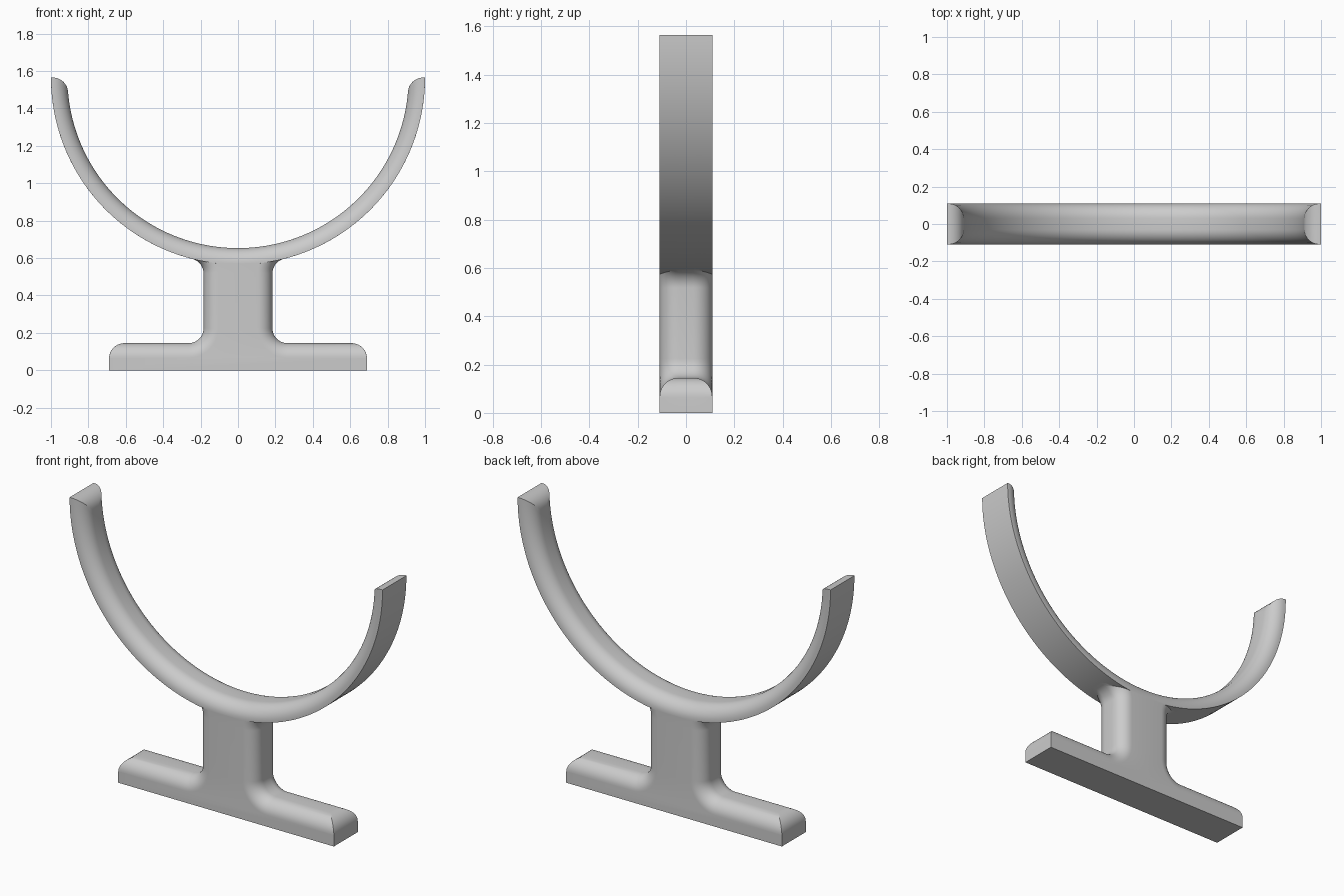
import bpy, bmesh
from math import sin, cos, pi, asin, acos, atan2, hypot, sqrt

cube = bpy.data.objects.get("Cube")
if cube:
    bpy.data.objects.remove(cube)

HALF_DEPTH = 0.109
EDGE = 0.0785            # rounding across the depth
CORNER = 0.082           # rounding of the base ends and cradle tips
FILLET = 0.08            # concave fillets of the stem
BASE_X, BASE_Z, STEM_X = 0.689, 0.145, 0.184
RING_Z, OUTER, INNER = 1.565, 1.0, 0.912


def arc(cx, cz, r, a, b, n):
    return [(cx + r * cos(a + (b - a) * i / n), cz + r * sin(a + (b - a) * i / n))
            for i in range(n + 1)]


def meet(dist, r, other):
    """Angle at one circle's centre towards its crossing with another circle."""
    return acos(max(-1, min(1, (dist**2 + r**2 - other**2) / (2 * dist * r))))


def half_outline(d):
    """Right half of the front outline, rounded edges drawn in by d."""
    pts = [(0, 0), (BASE_X, 0)]
    # base end corner
    top = asin((CORNER - d) / CORNER)
    pts += arc(BASE_X - CORNER, BASE_Z - CORNER, CORNER, 0, top, 10)
    # fillet from base to stem
    r = FILLET + d
    fx = STEM_X + FILLET
    pts += arc(fx, BASE_Z + FILLET, r, -pi / 2, -pi, 12)
    # fillet from stem to cradle underside
    dist = OUTER + FILLET
    fz = RING_Z - sqrt(dist**2 - fx**2)
    end = pi / 2 + asin(fx / dist) + meet(dist, r, OUTER)
    pts += arc(fx, fz, r, pi, end, 12)
    # cradle outside
    x, z = pts[-1]
    pts += arc(0, RING_Z, OUTER, atan2(z - RING_Z, x), 0, 48)[1:]
    # cradle tip corner
    dist = INNER + CORNER
    tx = sqrt(dist**2 - CORNER**2)
    end = pi - asin(CORNER / dist) - meet(dist, CORNER, INNER + d)
    pts += arc(tx, RING_Z - CORNER, CORNER, pi / 2, end, 10)
    # cradle inside
    x, z = pts[-1]
    pts += arc(0, RING_Z, hypot(x, z - RING_Z), atan2(z - RING_Z, x), -pi / 2, 56)[1:]
    return pts


def outline(d):
    half = half_outline(d)
    return half + [(-x, z) for x, z in half[-2:0:-1]]


# stack of outlines through the depth
steps = 10
layers = []
for i in range(steps + 1):
    a = pi / 2 * i / steps
    layers.append((HALF_DEPTH - EDGE + EDGE * cos(a), EDGE * (1 - sin(a))))
layers += [(-y, d) for y, d in reversed(layers)]

bm = bmesh.new()
rings = [[bm.verts.new((x, y, z)) for x, z in outline(d)] for y, d in layers]
for a, b in zip(rings, rings[1:]):
    n = len(a)
    for i in range(n):
        j = (i + 1) % n
        bm.faces.new((a[i], a[j], b[j], b[i]))
bm.faces.new(rings[0])
bm.faces.new(rings[-1])
bmesh.ops.recalc_face_normals(bm, faces=bm.faces)

mesh = bpy.data.meshes.new("cradle_stand")
bm.to_mesh(mesh)
bm.free()
stand = bpy.data.objects.new("cradle_stand", mesh)
bpy.context.collection.objects.link(stand)

# plain grey
grey = bpy.data.materials.new("light_grey")
grey.use_nodes = True
colour = (0.6, 0.6, 0.6, 1)
grey.diffuse_color = colour
grey.node_tree.nodes["Principled BSDF"].inputs["Base Color"].default_value = colour
mesh.materials.append(grey)

bpy.ops.object.select_all(action="DESELECT")
stand.select_set(True)
bpy.context.view_layer.objects.active = stand
bpy.ops.object.shade_smooth_by_angle(angle=pi / 6)
